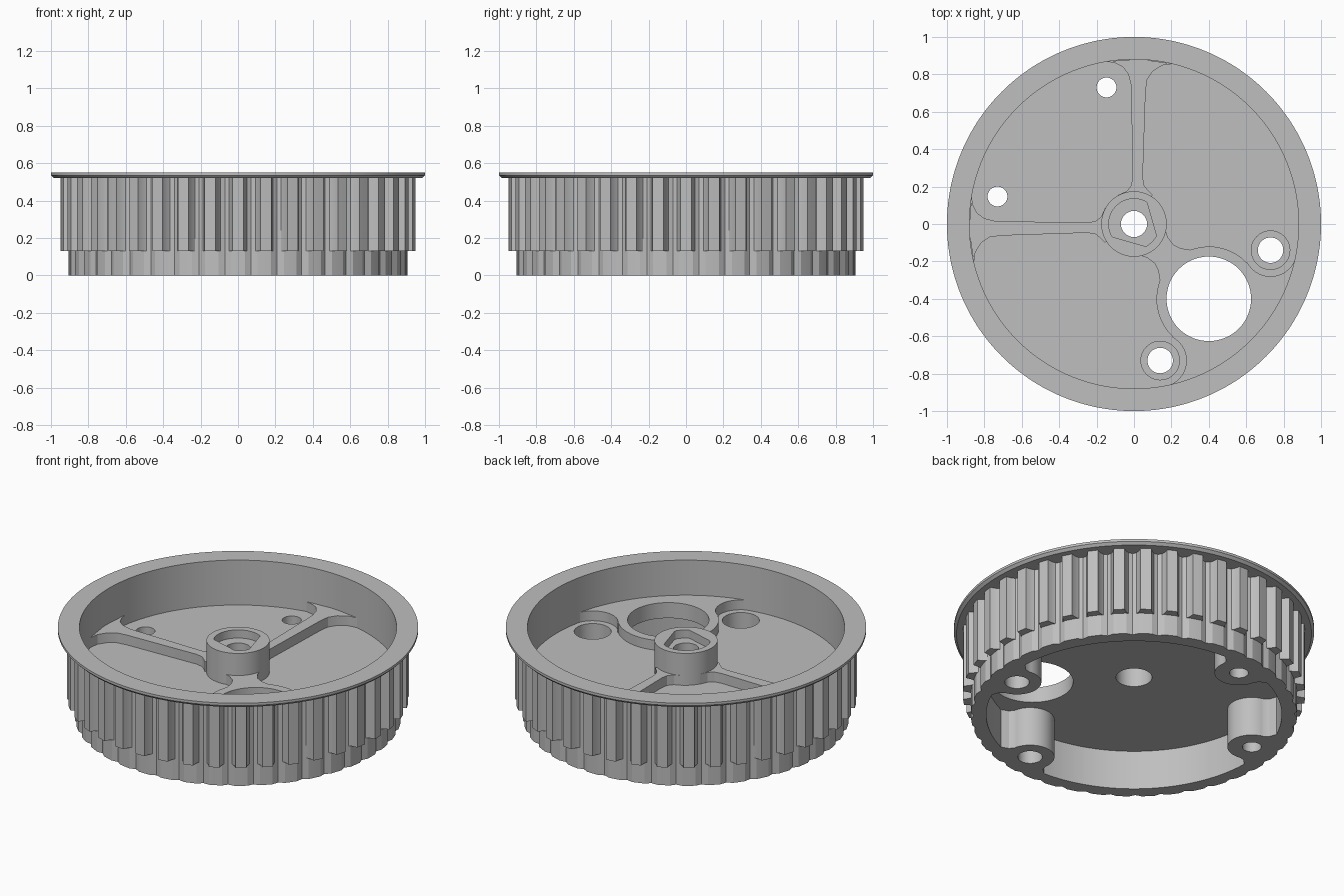
import bpy, bmesh
from math import sin, cos, pi, radians, hypot

if "Cube" in bpy.data.objects:
    bpy.data.objects.remove(bpy.data.objects["Cube"])

grey = bpy.data.materials.new("plain grey")
grey.use_nodes = True
colour = (0.52, 0.52, 0.52, 1)
grey.diffuse_color = colour
grey.node_tree.nodes["Principled BSDF"].inputs["Base Color"].default_value = colour

TEETH = 40
RIM = 0.882
FLOOR, RAISED = 0.275, 0.335


def stack(name, loops):
    """Closed solid skinned through loops of equal vertex count."""
    bm = bmesh.new()
    rings = [[bm.verts.new(p) for p in loop] for loop in loops]
    n = len(rings[0])
    for a, b in zip(rings, rings[1:]):
        for i in range(n):
            j = (i + 1) % n
            bm.faces.new((a[i], a[j], b[j], b[i]))
    bm.faces.new(rings[0])
    bm.faces.new(rings[-1])
    bmesh.ops.recalc_face_normals(bm, faces=bm.faces)
    mesh = bpy.data.meshes.new(name)
    bm.to_mesh(mesh)
    bm.free()
    mesh.materials.append(grey)
    obj = bpy.data.objects.new(name, mesh)
    bpy.context.collection.objects.link(obj)
    return obj


def prism(name, outline, low, high):
    return stack(name, [[(x, y, z) for x, y in outline] for z in (low, high)])


def circle(x, y, r, n=64):
    return [(x + r * cos(2 * pi * i / n), y + r * sin(2 * pi * i / n)) for i in range(n)]


def cylinder(name, x, y, r, low, high):
    return prism(name, circle(x, y, r), low, high)


def flip(points):
    """Mirror across the diagonal y = -x."""
    return [(-y, -x) for x, y in points]


def cut(obj, cutters):
    for c in cutters:
        mod = obj.modifiers.new("cut", "BOOLEAN")
        mod.operation, mod.solver, mod.object = "DIFFERENCE", "EXACT", c
    graph = bpy.context.evaluated_depsgraph_get()
    mesh = bpy.data.meshes.new_from_object(obj.evaluated_get(graph))
    obj.modifiers.clear()
    obj.data = mesh


# Toothed pulley body: floor, cavity wall, flange, teeth, lower ring, underside
tooth = [(-1.8, 0.95), (0, 0.95), (1.8, 0.95), (2.3, 0.92), (3.1, 0.899),
         (4.5, 0.89), (5.9, 0.899), (6.7, 0.92)]
teeth = [(radians(k * 360 / TEETH + a), r) for k in range(TEETH) for a, r in tooth]


def ring(z, r=None, limit=1):
    return [((r or min(q, limit)) * cos(a), (r or min(q, limit)) * sin(a), z) for a, q in teeth]


body = stack("pulley_body", [
    ring(FLOOR, 0.88), ring(0.55, 0.88), ring(0.55, 1), ring(0.535, 1), ring(0.52, 0.985),
    ring(0.52), ring(0.13), ring(0.13, limit=0.905), ring(0, limit=0.905),
    ring(0, 0.82), ring(0.24, 0.82)])

# Central hub
hub = cylinder("hub", 0, 0, 0.175, 0.26, 0.47)

# Two ribs from the hub to the rim
rib_outline = [(-0.06, 0.1), (-0.085, 0.155), (-0.04, 0.175), (-0.015, 0.205), (-0.008, 0.25),
               (-0.015, 0.74), (-0.03, 0.8), (-0.06, 0.84), (-0.1, 0.86), (-0.15, 0.869),
               (0.03, RIM), (0.21, 0.856), (0.15, 0.848), (0.1, 0.815), (0.07, 0.77),
               (0.062, 0.71), (0.047, 0.25), (0.055, 0.205), (0.075, 0.18), (0.1, 0.155),
               (0.06, 0.1)]
ribs = [prism("back_rib", rib_outline, 0.26, RAISED),
        prism("right_rib", flip(rib_outline), 0.26, RAISED)]

# Raised land around the large opening
side = [(0.1, 0), (0.168, -0.03), (0.18, -0.07), (0.21, -0.11), (0.25, -0.13), (0.3, -0.138)]
side += [(0.4 + 0.28 * cos(radians(a)), -0.4 + 0.28 * sin(radians(a))) for a in range(100, 40, -8)]
side += [(0.7, -0.2), (0.862, -0.19)]
arc = [(RIM * cos(radians(-a)), RIM * sin(radians(-a))) for a in range(14, 77, 2)]
land = prism("raised_land", side + arc + flip(side)[::-1], 0.26, RAISED)

# Screw positions, with bosses under the floor
small = [(-0.147, 0.73), (-0.73, 0.147)]
large = [(0.73, -0.14), (0.14, -0.73)]
bosses = []
for i, (x, y) in enumerate(small + large):
    d = hypot(x, y)
    ux, uy = x / d, y / d
    outline = []
    for k in range(33):
        t = pi / 2 + pi * k / 32
        c, s = 0.135 * cos(t), 0.135 * sin(t)
        outline.append((x + ux * c - uy * s, y + uy * c + ux * s))
    # flared foot that blends into the ring wall
    for c, s in ((0.03, -0.15), (0.06, -0.2), (0.095, -0.2), (0.11, 0),
                 (0.095, 0.2), (0.06, 0.2), (0.03, 0.15)):
        outline.append((x + ux * c - uy * s, y + uy * c + ux * s))
    bosses.append(prism("screw_boss_%d" % (i + 1), outline, 0, 0.26))

# Cutters for the openings
recess = []
for i in range(72):
    a = 2 * pi * i / 72
    r = 0.135
    for flat in (16, 254):
        facing = cos(a - radians(flat))
        if facing > 0.1:
            r = min(r, 0.098 / facing)
    recess.append((r * cos(a), r * sin(a)))
cutters = [cylinder("bore_cutter", 0, 0, 0.1, -0.1, 0.37),
           cylinder("shaft_cutter", 0, 0, 0.07, 0.3, 0.7),
           prism("recess_cutter", recess, 0.42, 0.7),
           cylinder("opening_cutter", 0.4, -0.4, 0.226, -0.1, 0.7)]
cutters += [cylinder("small_screw_cutter", x, y, 0.053, -0.1, 0.7) for x, y in small]
for x, y in large:
    cutters.append(cylinder("large_screw_cutter", x, y, 0.068, -0.1, 0.5))
    cutters.append(cylinder("counterbore_cutter", x, y, 0.103, 0.15, 0.5))
seats = [cylinder("seat_cutter", x, y, 0.14, 0.2, 0.7) for x, y in large]

cut(land, cutters + seats)
parts = [body, hub, land] + bosses + ribs
for obj in parts:
    if obj is not land:
        cut(obj, cutters)
for c in cutters + seats:
    bpy.data.objects.remove(c)

# Smooth curved walls, crisp edges
for obj in bpy.context.selected_objects:
    obj.select_set(False)
for obj in parts:
    obj.select_set(True)
bpy.context.view_layer.objects.active = body
bpy.ops.object.shade_smooth_by_angle(angle=radians(25))
